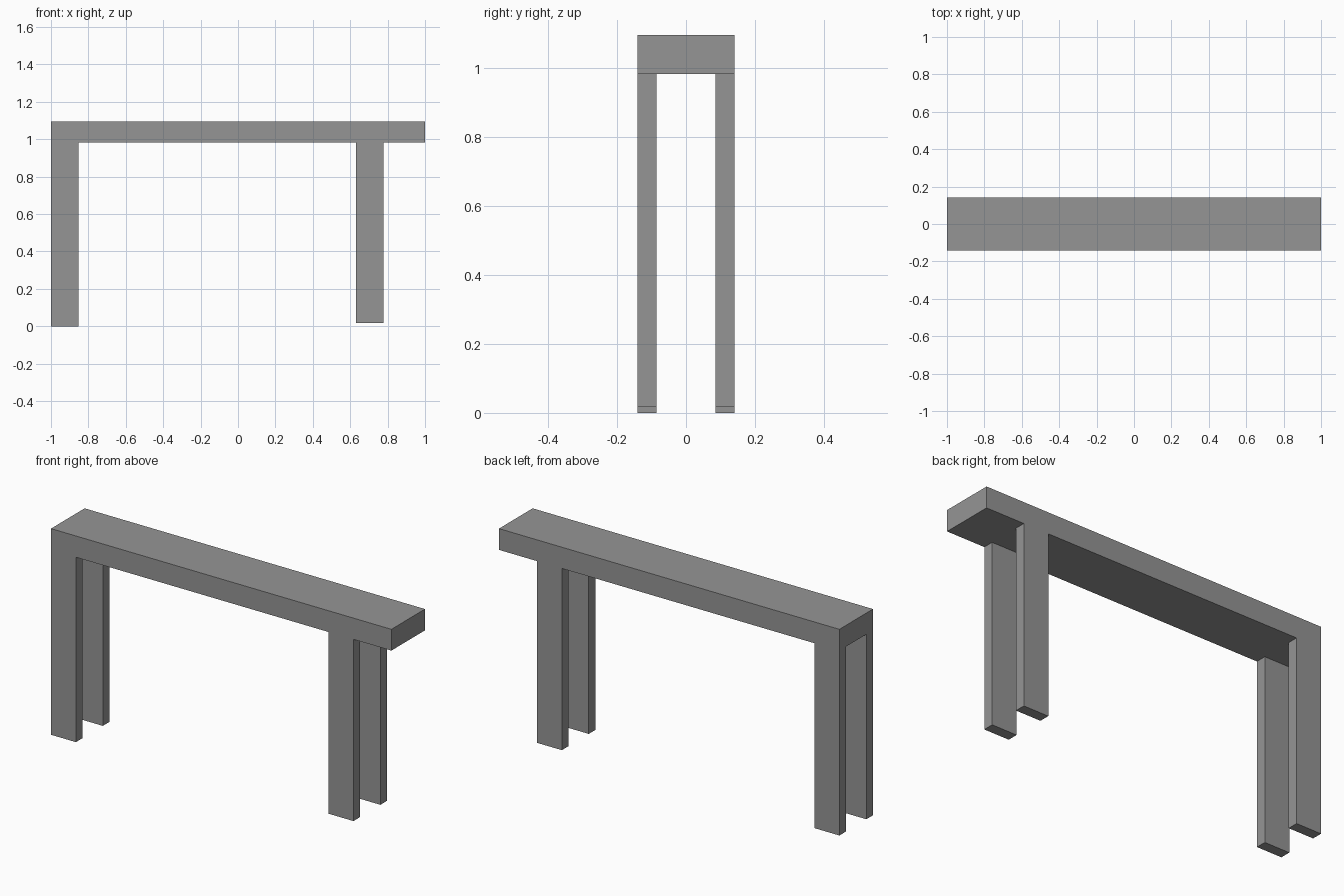
import bpy

# Remove the default cube only
default = bpy.data.objects.get("Cube")
if default:
    bpy.data.objects.remove(default, do_unlink=True)

# Single grey finish
grey = bpy.data.materials.new("plain_grey")
grey.use_nodes = True
colour = (0.30, 0.30, 0.30, 1.0)
grey.diffuse_color = colour
grey.node_tree.nodes["Principled BSDF"].inputs["Base Color"].default_value = colour


def box(name, low, high):
    """Flat-sided box between two opposite corners."""
    centre = [(a + b) / 2 for a, b in zip(low, high)]
    bpy.ops.mesh.primitive_cube_add(size=1, location=centre)
    obj = bpy.context.object
    obj.name = name
    obj.scale = [b - a for a, b in zip(low, high)]
    bpy.ops.object.transform_apply(location=False, rotation=False, scale=True)
    obj.data.materials.append(grey)
    return obj


HALF_DEPTH = 0.141
INNER_Y = 0.085
UNDERSIDE = 0.982
LEG_WIDTH = 0.146

# Long top slab
box("top_slab", (-1, -HALF_DEPTH, UNDERSIDE), (1, HALF_DEPTH, 1.095))

# Leg pairs: one flush with the right end, one set in from the left end and slightly shorter
for side, x, foot in (("right", -1, 0), ("left", 0.631, 0.017)):
    box(f"front_{side}_leg", (x, -HALF_DEPTH, foot), (x + LEG_WIDTH, -INNER_Y, UNDERSIDE))
    box(f"back_{side}_leg", (x, INNER_Y, foot), (x + LEG_WIDTH, HALF_DEPTH, UNDERSIDE))
